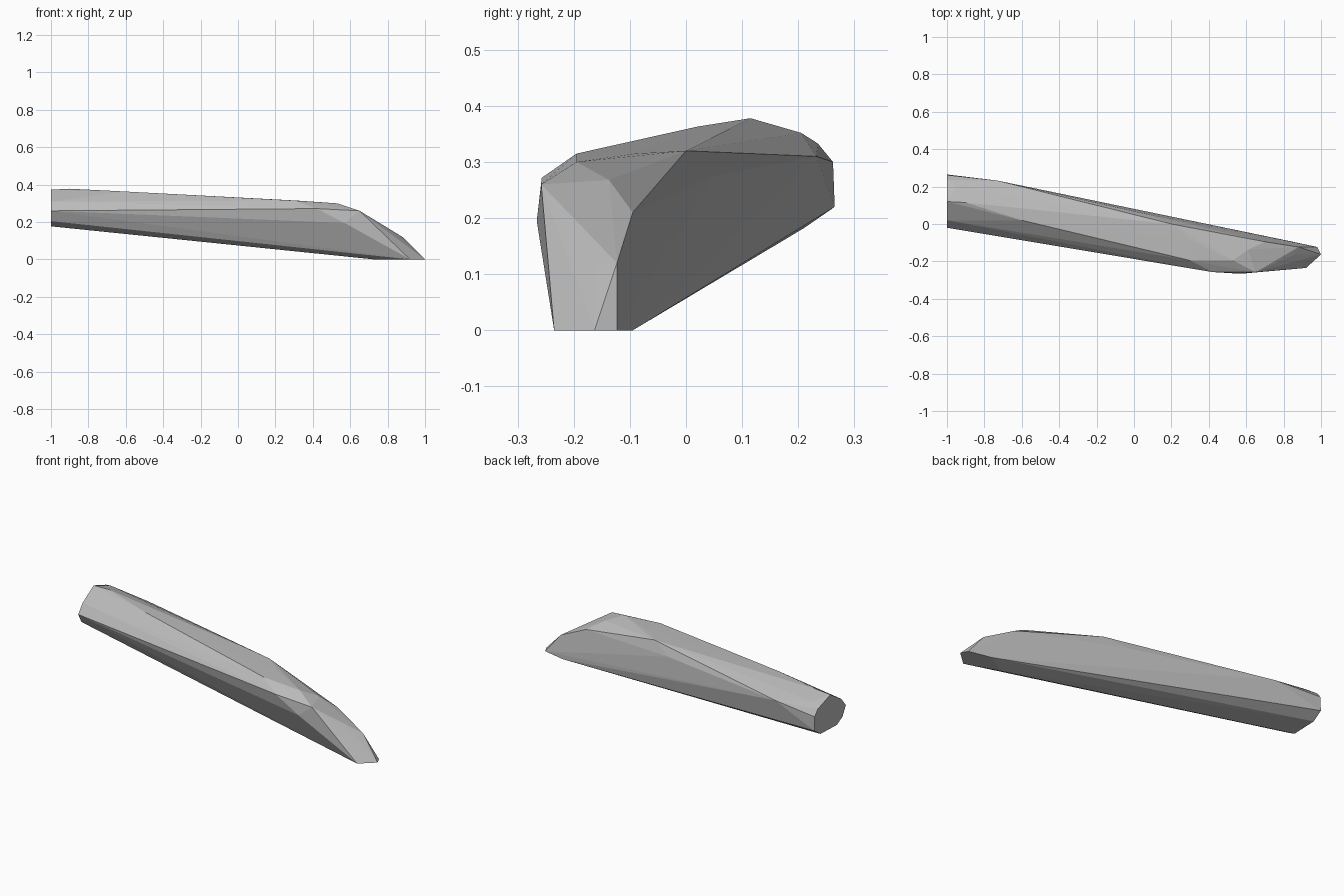
import bpy, bmesh

cube = bpy.data.objects.get("Cube")
if cube:
    bpy.data.objects.remove(cube, do_unlink=True)

# Plain grey stone
grey = bpy.data.materials.new("plain_grey")
grey.use_nodes = True
colour = (0.5, 0.5, 0.5, 1)
grey.diffuse_color = colour
grey.node_tree.nodes["Principled BSDF"].inputs["Base Color"].default_value = colour

# Flat butt end: outline in (y, z)
butt = [(-.02, .26), (.02, .31), (.12, .373), (.235, .333), (.262, .30),
        (.265, .22), (.21, .182), (.06, .177), (.01, .205)]
# Corners along the tapering shaft
shaft = [(-.9, .115, .378), (-.95, .205, .352), (-.73, .232, .31),
         (-.6, .02, .363), (.08, .05, .275), (.2, 0, .32),
         (.31, -.09, .315), (.3, -.195, .315), (.42, -.257, .272)]
# Chiselled point resting on the ground
point = [(.53, -.195, .30), (.65, -.258, .26), (.61, -.137, .268),
         (.57, -.266, .195), (.7, -.095, .21), (.86, -.163, .122),
         (.88, -.123, .12), (.92, -.235, 0), (1, -.163, 0),
         (.98, -.123, 0), (.85, -.095, 0), (.73, -.17, 0)]

# Faceted skin around all corners
bm = bmesh.new()
for co in [(-1, y, z) for y, z in butt] + shaft + point:
    bm.verts.new(co)
hull = bmesh.ops.convex_hull(bm, input=bm.verts)
spare = {v for v in hull["geom_interior"] + hull["geom_unused"]
         if isinstance(v, bmesh.types.BMVert)}
bmesh.ops.delete(bm, geom=list(spare), context="VERTS")
bmesh.ops.dissolve_limit(bm, angle_limit=0.01, verts=bm.verts, edges=bm.edges)
bmesh.ops.recalc_face_normals(bm, faces=bm.faces)
mesh = bpy.data.meshes.new("faceted_shard")
bm.to_mesh(mesh)
bm.free()
mesh.materials.append(grey)
shard = bpy.data.objects.new("faceted_shard", mesh)
bpy.context.scene.collection.objects.link(shard)
